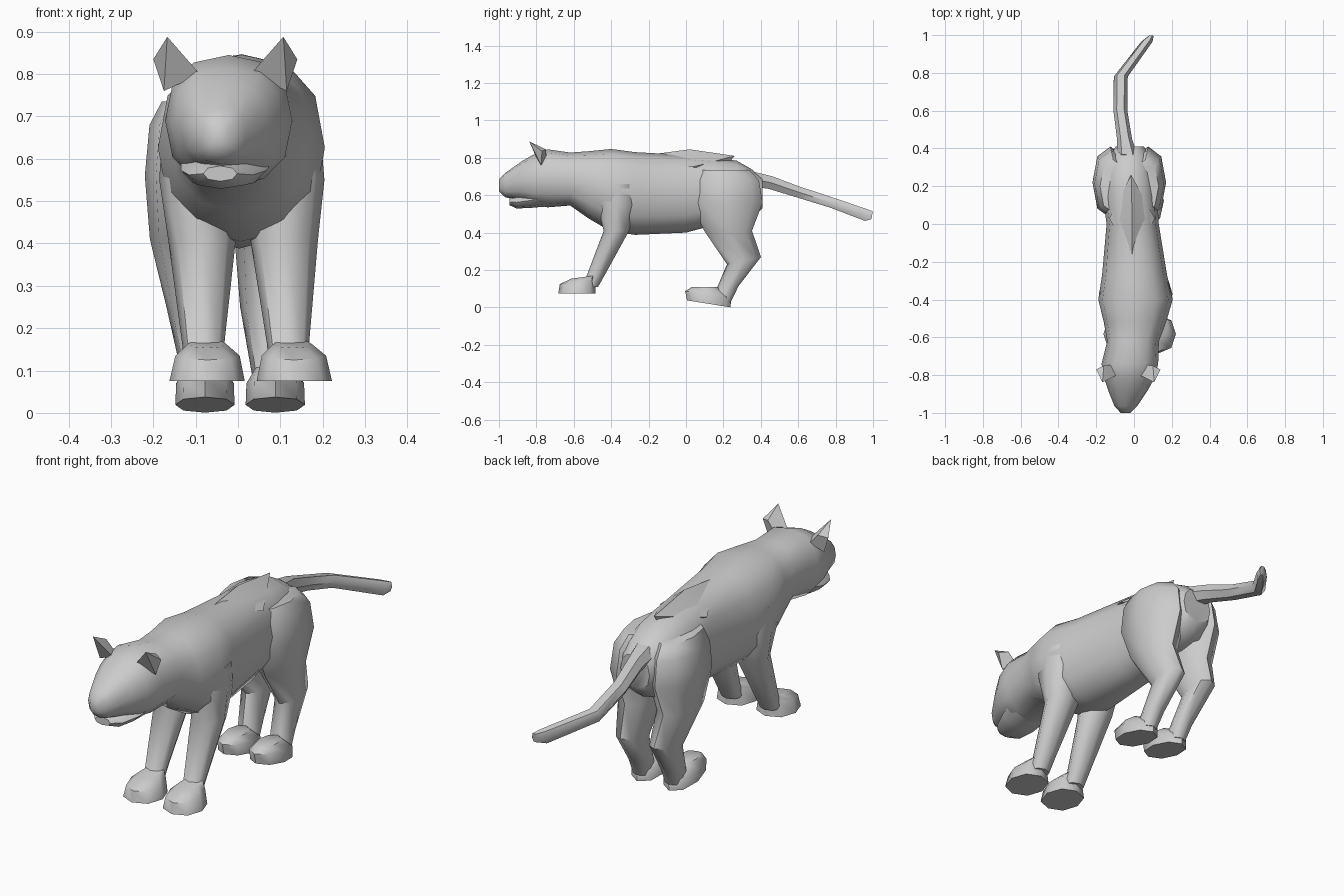
import bpy, bmesh, math


def finish(name, bm, angle):
    bmesh.ops.recalc_face_normals(bm, faces=bm.faces)
    me = bpy.data.meshes.new(name)
    bm.to_mesh(me)
    bm.free()
    ob = bpy.data.objects.new(name, me)
    bpy.context.collection.objects.link(ob)
    bpy.ops.object.select_all(action='DESELECT')
    ob.select_set(True)
    bpy.context.view_layer.objects.active = ob
    bpy.ops.object.shade_smooth_by_angle(angle=math.radians(angle))
    return ob


def loft(name, rings, n=8, power=.92, angle=50):
    """Skin rings of (centre x, y, z, half width in x, half depth, tilt in degrees)."""
    bm = bmesh.new()
    loops = []
    for cx, cy, cz, a, b, tilt in rings:
        t = math.radians(tilt)
        loop = []
        for i in range(n):
            f = 2 * math.pi * i / n
            u = math.copysign(abs(math.cos(f)) ** power, math.cos(f)) * a
            v = math.copysign(abs(math.sin(f)) ** power, math.sin(f)) * b
            loop.append(bm.verts.new((cx + u, cy + v * math.cos(t), cz + v * math.sin(t))))
        loops.append(loop)
    for p, q in zip(loops, loops[1:]):
        for i in range(n):
            j = (i + 1) % n
            bm.faces.new((p[i], p[j], q[j], q[i]))
    bm.faces.new(loops[0])
    bm.faces.new(loops[-1])
    return finish(name, bm, angle)


def hull(name, points):
    bm = bmesh.new()
    for p in points:
        bm.verts.new(p)
    bmesh.ops.convex_hull(bm, input=bm.verts)
    loose = [v for v in bm.verts if not v.link_faces]
    bmesh.ops.delete(bm, geom=loose, context='VERTS')
    return finish(name, bm, 25)


# Head, neck, trunk and rump: (x, y, top, bottom, half width)
trunk = [(-.045, -1.0, .685, .62, .025), (-.043, -.965, .72, .588, .06),
         (-.032, -.88, .78, .575, .105), (-.025, -.82, .815, .55, .132),
         (-.022, -.74, .845, .535, .15), (-.005, -.62, .828, .545, .137),
         (.005, -.52, .835, .475, .165), (.008, -.40, .847, .405, .197),
         (.003, -.27, .83, .388, .172), (-.007, 0, .815, .40, .138),
         (-.022, .15, .80, .44, .145), (-.025, .27, .785, .45, .13),
         (-.023, .35, .74, .47, .11), (-.022, .41, .69, .53, .075)]
loft("head_and_trunk", [(x, y, (t + b) / 2, w, (t - b) / 2, 90) for x, y, t, b, w in trunk],
     n=12, power=.85)

# Lower jaw, its front lip just open
loft("jaw", [(-.042, -.945, .565, .04, .018, 90), (-.04, -.905, .562, .075, .033, 90),
             (-.034, -.83, .572, .10, .04, 90), (-.025, -.74, .595, .11, .055, 90)])

# Raised diamond over the hips
hull("spine_ridge", [(-.01, -.21, .815), (-.13, .03, .75), (.11, .03, .75),
                     (-.01, .02, .845), (-.015, .26, .81), (-.01, .20, .74)])

# Legs: (pair centre x, sideways offset, y, z, half width, half depth, tilt)
front_leg = [(.008, .125, -.37, .66, .062, .09, 0), (.009, .11, -.37, .55, .085, .105, 0),
             (.012, .097, -.372, .41, .08, .068, 0),
             (.018, .10, -.485, .165, .05, .052, 10), (.02, .10, -.52, .11, .047, .05, 0)]
front_paw = [(.028, .101, -.545, .163, .045, .07, 8), (.03, .102, -.58, .135, .076, .095, 6),
             (.03, .103, -.583, .075, .089, .10, 0)]
hind_leg = [(-.025, .085, .20, .735, .07, .14, 0), (-.025, .096, .215, .68, .088, .175, 0),
            (-.025, .10, .22, .56, .095, .19, 0),
            (-.028, .10, .225, .41, .08, .128, 0), (-.026, .087, .31, .25, .056, .093, 12),
            (-.003, .083, .215, .09, .047, .07, 20), (.005, .083, .19, .03, .04, .05, 0)]
hind_paw = [(.005, .083, .10, .108, .045, .07, 0), (.005, .083, .118, .07, .068, .124, -8),
            (.005, .083, .122, .019, .07, .118, -9)]
for side, s in (("left", -1), ("right", 1)):
    for name, rings in (("front_leg", front_leg), ("front_paw", front_paw),
                        ("hind_leg", hind_leg), ("hind_paw", hind_paw)):
        loft(name + "_" + side, [(c + s * o, y, z, a, b, t) for c, o, y, z, a, b, t in rings])
    # Ears, mirrored about the head's centre line
    hull("ear_" + side, [(-.03 + s * x, y, z) for x, y, z in
                         ((.137, -.838, .888), (.17, -.77, .835), (.145, -.775, .76),
                          (.06, -.80, .80), (.09, -.745, .80), (.13, -.75, .845))])

# Tail, bent sideways near the end
loft("tail", [(-.035, .36, .685, .055, .045, 80), (-.05, .45, .668, .04, .04, 75),
              (-.072, .60, .617, .037, .034, 75), (-.07, .78, .56, .037, .032, 75),
              (.068, .965, .493, .03, .036, 75), (.09, .995, .493, .014, .024, 80)], n=6)
